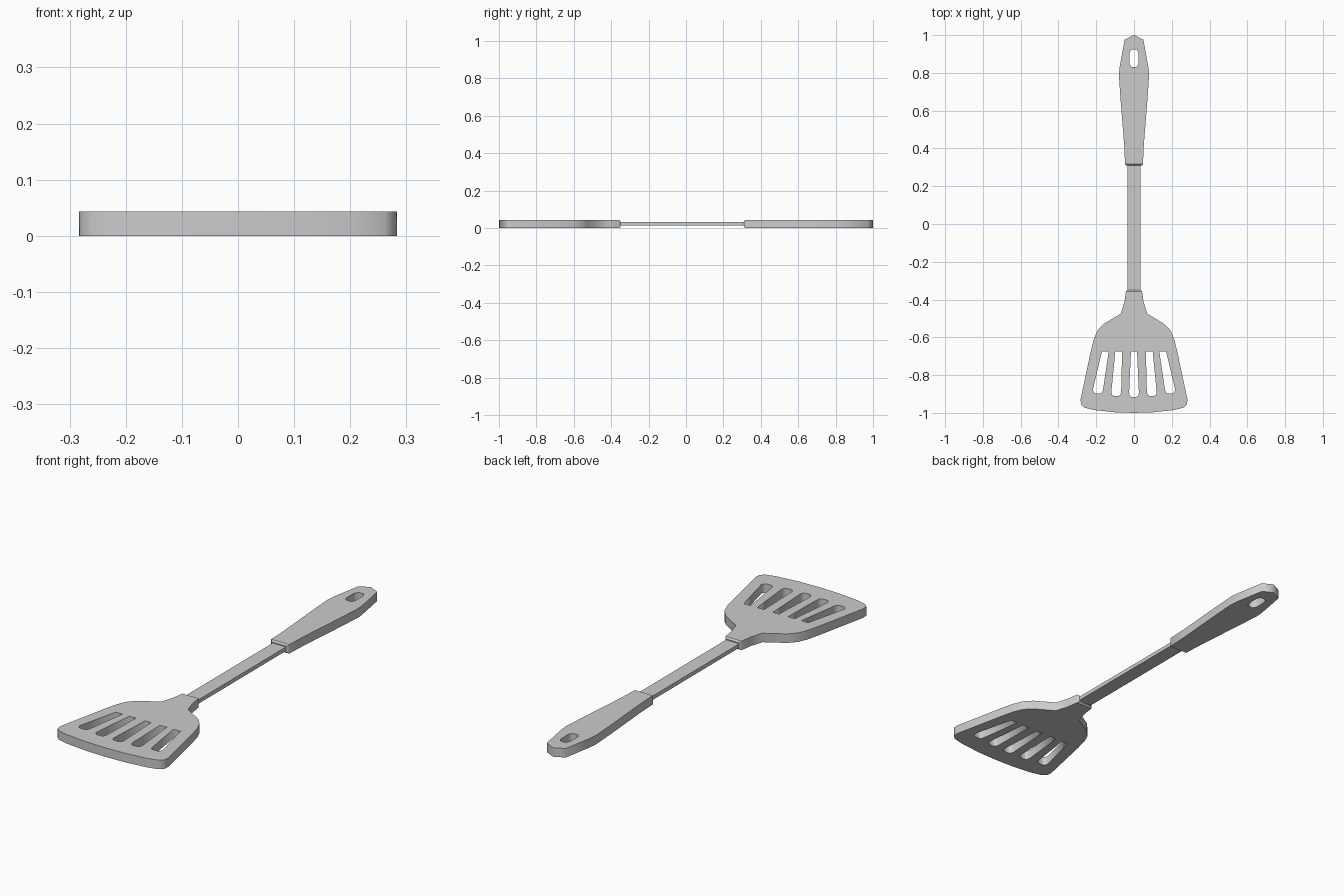
import bpy
import bmesh

THICK = 0.043

cube = bpy.data.objects.get("Cube")
if cube:
    bpy.data.objects.remove(cube, do_unlink=True)

grey = bpy.data.materials.new("grey plastic")
grey.use_nodes = True
GREY = (0.6, 0.6, 0.6, 1)
grey.diffuse_color = GREY
grey.node_tree.nodes["Principled BSDF"].inputs["Base Color"].default_value = GREY


def mirrored(half):
    """Close a half outline across the centre line."""
    return half + [(-x, y) for x, y in reversed(half) if x > 0]


def plate(name, loops, collar_y):
    """Flat plate from an outline and its holes, softened at the collar end."""
    curve = bpy.data.curves.new(name, "CURVE")
    curve.dimensions = "2D"
    curve.fill_mode = "BOTH"
    curve.extrude = THICK / 2
    for pts in loops:
        spline = curve.splines.new("POLY")
        spline.points.add(len(pts) - 1)
        for p, (x, y) in zip(spline.points, pts):
            p.co = (x, y, THICK / 2, 1)
        spline.use_cyclic_u = True
    temp = bpy.data.objects.new(name, curve)
    bpy.context.collection.objects.link(temp)
    mesh = bpy.data.meshes.new_from_object(
        temp.evaluated_get(bpy.context.evaluated_depsgraph_get()))
    bpy.data.objects.remove(temp, do_unlink=True)

    bm = bmesh.new()
    bm.from_mesh(mesh)
    for v in bm.verts:
        v.co.z = THICK if v.co.z > 0.01 + min(w.co.z for w in bm.verts) else 0
    bmesh.ops.remove_doubles(bm, verts=bm.verts, dist=1e-5)
    bmesh.ops.dissolve_limit(bm, angle_limit=0.01, verts=bm.verts, edges=bm.edges)
    bmesh.ops.recalc_face_normals(bm, faces=bm.faces)
    rim = [e for e in bm.edges if all(abs(v.co.y - collar_y) < 1e-4 for v in e.verts)]
    bmesh.ops.bevel(bm, geom=rim, offset=0.007, segments=1, affect="EDGES")
    bm.to_mesh(mesh)
    bm.free()
    mesh.name = name
    mesh.materials.clear()
    mesh.materials.append(grey)
    obj = bpy.data.objects.new(name, mesh)
    bpy.context.collection.objects.link(obj)
    return obj


def slot(top_x, top_half, low_x, low_half, low_y):
    """Tapered slot with a rounded lower end."""
    def ring(f, y):
        return low_x + f * low_half, y
    return [(top_x - top_half, -0.676), ring(-1, low_y + 0.02),
            ring(-0.85, low_y + 0.006), ring(-0.5, low_y), ring(0.5, low_y),
            ring(0.85, low_y + 0.006), ring(1, low_y + 0.02),
            (top_x + top_half, -0.676)]


# Slotted head
head = mirrored([(0.042, -0.35), (0.05, -0.41), (0.07, -0.475), (0.162, -0.53),
                 (0.194, -0.565), (0.213, -0.61), (0.228, -0.67), (0.283, -0.93),
                 (0.28, -0.955), (0.262, -0.972), (0.21, -0.985), (0.1, -0.997),
                 (0, -1.0)])
slots = [slot(0, 0.016, 0, 0.026, -0.915)]
for s in (-1, 1):
    slots.append(slot(s * 0.081, 0.018, s * 0.094, 0.026, -0.91))
    slots.append(slot(s * 0.152, 0.018, s * 0.191, 0.027, -0.897))
plate("head", [head] + slots, -0.35)

# Handle with hanging hole
grip = mirrored([(0.047, 0.31), (0.052, 0.42), (0.072, 0.67), (0.08, 0.79),
                 (0.076, 0.83), (0.05, 0.975), (0, 1.0)])
hole = mirrored([(0.014, 0.83), (0.024, 0.848), (0.024, 0.905), (0.014, 0.925)])
plate("handle", [grip, hole], 0.31)

# Flat shaft
bpy.ops.mesh.primitive_cube_add(size=1, location=(0, -0.02, THICK / 2))
shaft = bpy.context.object
shaft.name = "shaft"
shaft.scale = (0.07, 0.68, 0.019)
shaft.data.materials.append(grey)
